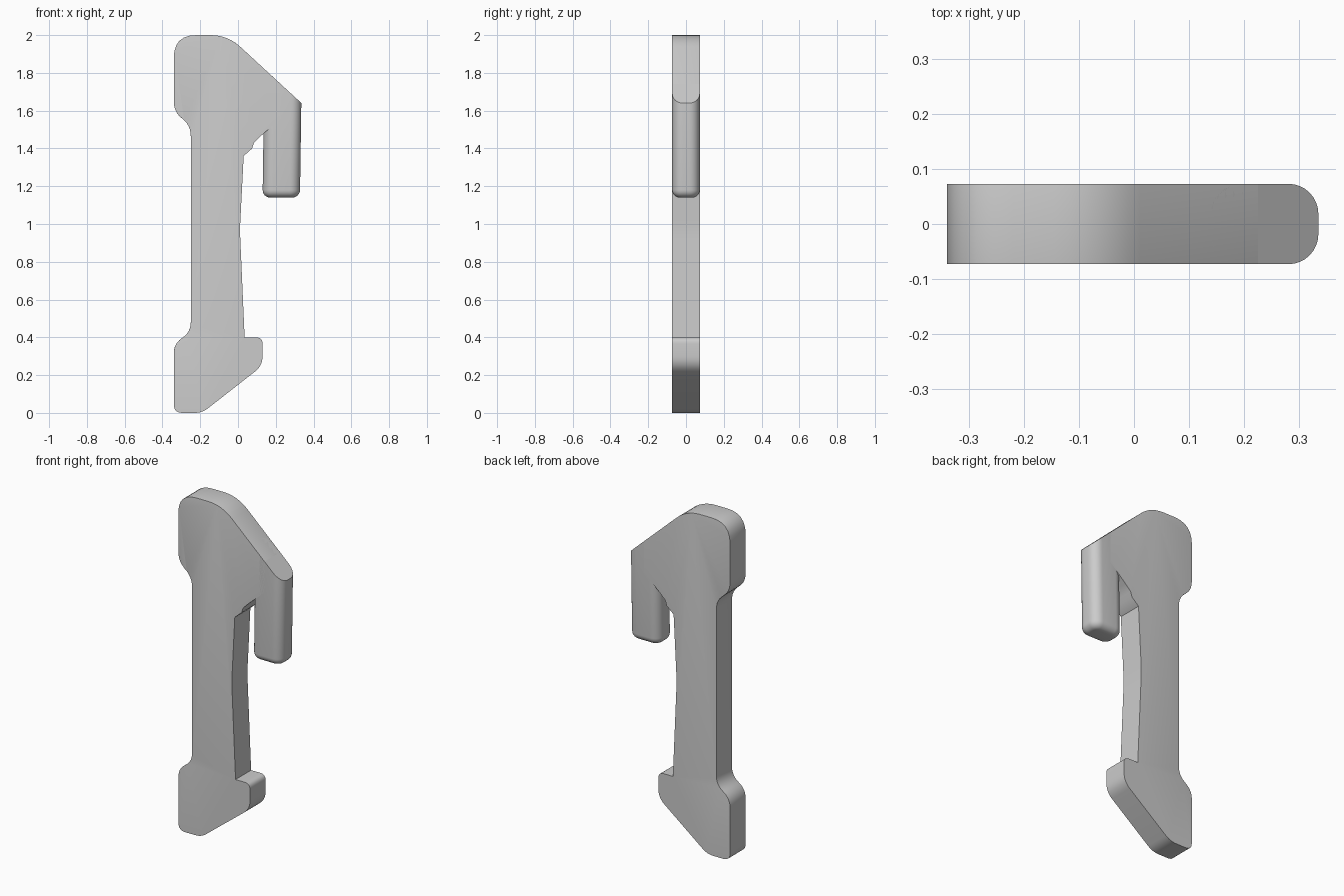
import bpy, bmesh
from math import radians
from mathutils import Vector

cube = bpy.data.objects.get("Cube")
if cube:
    bpy.data.objects.remove(cube)

HALF = 0.073  # half thickness

grey = bpy.data.materials.new("plain_grey")
grey.use_nodes = True
grey.diffuse_color = (0.6, 0.6, 0.6, 1)
grey.node_tree.nodes["Principled BSDF"].inputs["Base Color"].default_value = (0.6, 0.6, 0.6, 1)


def rounded(corners, steps=6):
    """Outline whose corners (x, z, setback) are eased with quadratic arcs."""
    pts = []
    for i, (x, z, cut) in enumerate(corners):
        p = Vector((x, z))
        if not cut:
            pts.append(p)
            continue
        a = p + (Vector(corners[i - 1][:2]) - p).normalized() * cut
        b = p + (Vector(corners[(i + 1) % len(corners)][:2]) - p).normalized() * cut
        for k in range(steps + 1):
            t = k / steps
            pts.append(a * (1 - t) ** 2 + p * 2 * t * (1 - t) + b * t * t)
    return pts


def finish(bm, name):
    bmesh.ops.recalc_face_normals(bm, faces=bm.faces)
    mesh = bpy.data.meshes.new(name)
    bm.to_mesh(mesh)
    bm.free()
    mesh.materials.append(grey)
    obj = bpy.data.objects.new(name, mesh)
    bpy.context.collection.objects.link(obj)
    bpy.ops.object.select_all(action="DESELECT")
    obj.select_set(True)
    bpy.context.view_layer.objects.active = obj
    bpy.ops.object.shade_smooth_by_angle(angle=radians(35))
    return obj


# Flat body: head, shank and foot in one outline
outline = rounded([
    (-0.34, 2.0, 0.12), (-0.055, 2.0, 0.09), (0.225, 1.742, 0),
    (0.225, 1.56, 0), (0.165, 1.505, 0), (0.12, 1.465, 0), (0.085, 1.43, 0),
    (0.075, 1.4, 0), (0.03, 1.36, 0), (0.01, 0.97, 0.05), (0.035, 0.4, 0),
    (0.13, 0.4, 0.035), (0.13, 0.25, 0.05), (-0.19, 0.0, 0.04),
    (-0.34, 0.0, 0.045), (-0.34, 0.365, 0.05), (-0.25, 0.43, 0.05),
    (-0.25, 1.525, 0.06), (-0.34, 1.59, 0.06)])
bm = bmesh.new()
front = bm.faces.new([bm.verts.new((p.x, -HALF, p.y)) for p in outline])
extruded = bmesh.ops.extrude_face_region(bm, geom=[front])["geom"]
bmesh.ops.translate(bm, vec=(0, 2 * HALF, 0),
                    verts=[g for g in extruded if isinstance(g, bmesh.types.BMVert)])


def soft_rim(edge):
    a, b = (v.co for v in edge.verts)
    mid = (a + b) / 2
    return abs(a.y - b.y) < 1e-4 and (mid.z > 1.7 or (mid.x < -0.2 and mid.z > 0.04))


# Soften the outer rim only; the inner side stays crisp
bmesh.ops.bevel(bm, geom=[e for e in bm.edges if soft_rim(e)], offset=0.016,
                segments=4, profile=0.5, affect="EDGES", clamp_overlap=True)
finish(bm, "body")

# Hanging prong: rounded bar, trimmed on top along the sloping shoulder
bm = bmesh.new()
bmesh.ops.create_cube(bm, size=1)
for v in bm.verts:
    top = v.co.z > 0
    right = v.co.x > 0
    v.co = ((0.339 if top else 0.328) if right else (0.141 if top else 0.13),
            v.co.y * 2 * HALF, 1.9 if top else 1.14)
uprights = [e for e in bm.edges if abs(e.verts[0].co.z - e.verts[1].co.z) > 0.1]
bmesh.ops.bevel(bm, geom=uprights, offset=0.055, segments=8, profile=0.5, affect="EDGES")
base = [e for e in bm.edges if all(v.co.z < 1.15 for v in e.verts)]
bmesh.ops.bevel(bm, geom=base, offset=0.04, segments=6, profile=0.5, affect="EDGES")
cut = bmesh.ops.bisect_plane(bm, geom=bm.verts[:] + bm.edges[:] + bm.faces[:],
                             plane_co=(0.225, 0, 1.742), plane_no=(0.258, 0, 0.28),
                             clear_outer=True)["geom_cut"]
bmesh.ops.holes_fill(bm, edges=[g for g in cut if isinstance(g, bmesh.types.BMEdge)], sides=0)
finish(bm, "prong")
